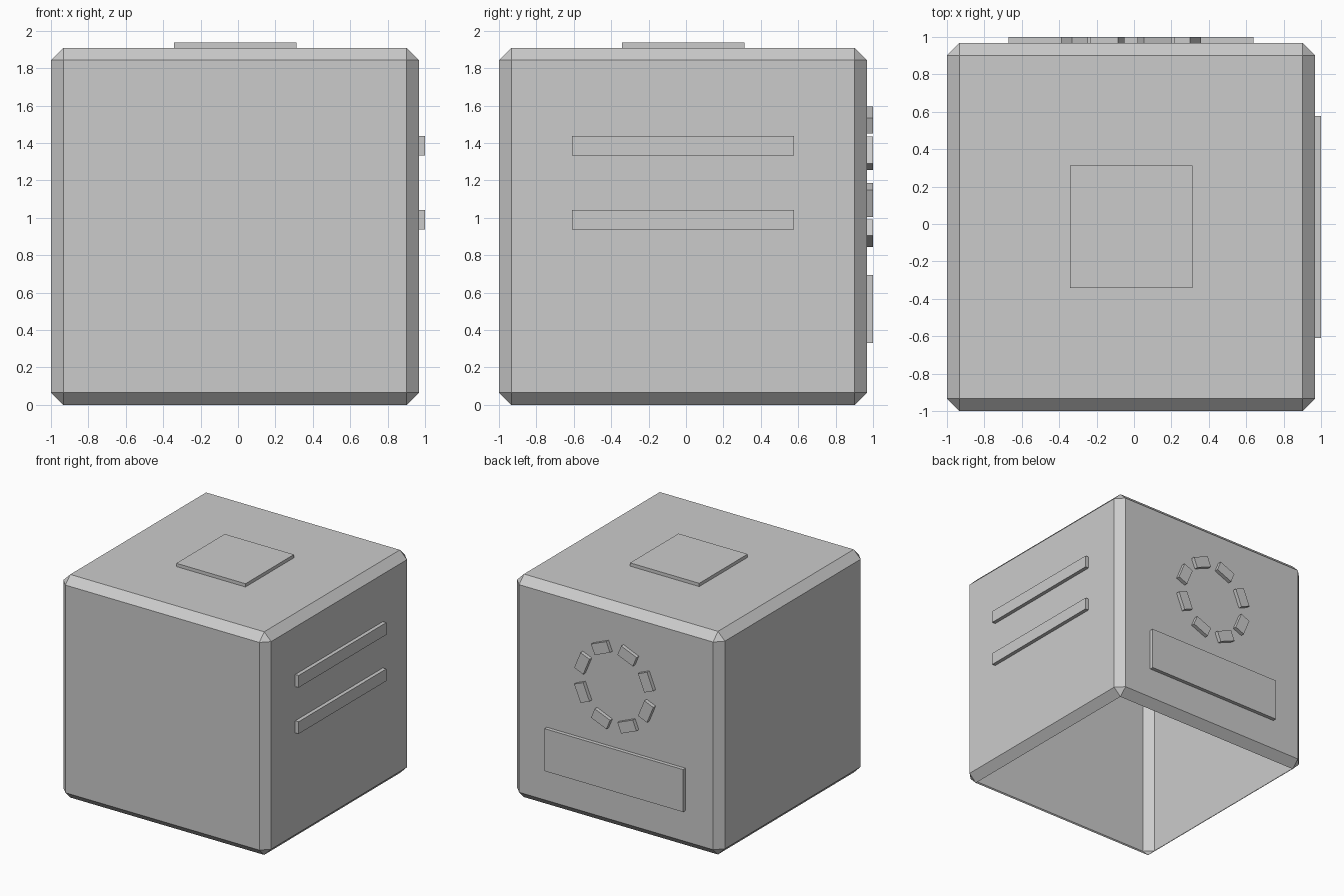
import bpy, bmesh, math
from mathutils import Matrix, Vector

if "Cube" in bpy.data.objects:
    bpy.data.objects.remove(bpy.data.objects["Cube"])

C = -0.016            # body centre on x and y (raised plates stick out on + sides)
HALF = 0.984          # body half width
HEIGHT = 1.909
BEVEL = 0.066
RAISE = 0.032         # plate thickness

grey = bpy.data.materials.new("light grey")
grey.diffuse_color = (0.6, 0.6, 0.6, 1)
grey.use_nodes = True
grey.node_tree.nodes["Principled BSDF"].inputs["Base Color"].default_value = grey.diffuse_color


def finish(name, bm):
    mesh = bpy.data.meshes.new(name)
    bm.to_mesh(mesh)
    bm.free()
    mesh.materials.append(grey)
    obj = bpy.data.objects.new(name, mesh)
    bpy.context.collection.objects.link(obj)
    return obj


def drop_bottom(bm):
    bm.normal_update()
    low = [f for f in bm.faces if f.normal.z < -0.99]
    bmesh.ops.delete(bm, geom=low, context='FACES')


def frame(right, up, origin):
    """Matrix whose local z points out of a wall."""
    r, u = Vector(right), Vector(up)
    m = Matrix((r, u, r.cross(u))).transposed().to_4x4()
    return Matrix.Translation(origin) @ m


def plate(name, wall, centre, size, angle=0.0, thick=RAISE):
    """Raised rectangle on a wall, open where it meets the wall."""
    bm = bmesh.new()
    bmesh.ops.create_cube(bm, size=1)
    drop_bottom(bm)
    m = (wall @ Matrix.Translation((centre[0], centre[1], thick / 2))
         @ Matrix.Rotation(angle, 4, 'Z')
         @ Matrix.Diagonal((size[0], size[1], thick, 1)))
    bm.transform(m)
    return finish(name, bm)


# Chamfered hollow body, open underneath
bm = bmesh.new()
bmesh.ops.create_cube(bm, size=1)
bm.transform(Matrix.Translation((C, C, HEIGHT / 2))
             @ Matrix.Diagonal((2 * HALF, 2 * HALF, HEIGHT, 1)))
bmesh.ops.bevel(bm, geom=bm.edges[:], offset=BEVEL, offset_type='OFFSET',
                segments=1, profile=0.5, affect='EDGES')
drop_bottom(bm)
finish("body", bm)

top = frame((1, 0, 0), (0, 1, 0), (C, C, HEIGHT))
side = frame((0, 1, 0), (0, 0, 1), (C + HALF, C, 0))
back = frame((-1, 0, 0), (0, 0, 1), (C, C + HALF, 0))

# Square plate on the top
plate("top_plate", top, (0, 0), (0.655, 0.655), thick=0.028)

# Two horizontal bars on the right side
for i, z in enumerate((0.989, 1.385)):
    plate(f"side_bar_{i + 1}", side, (0, z), (1.185, 0.104))

# Wide panel low on the back
plate("back_panel", back, (0, 0.512), (1.312, 0.363))

# Ring of eight blocks on the back
for i in range(8):
    a = math.radians(22.5 + 45 * i)
    plate(f"ring_block_{i + 1}", back,
          (0.327 * math.cos(a), 1.22 + 0.327 * math.sin(a)),
          (0.092, 0.157), angle=a)
